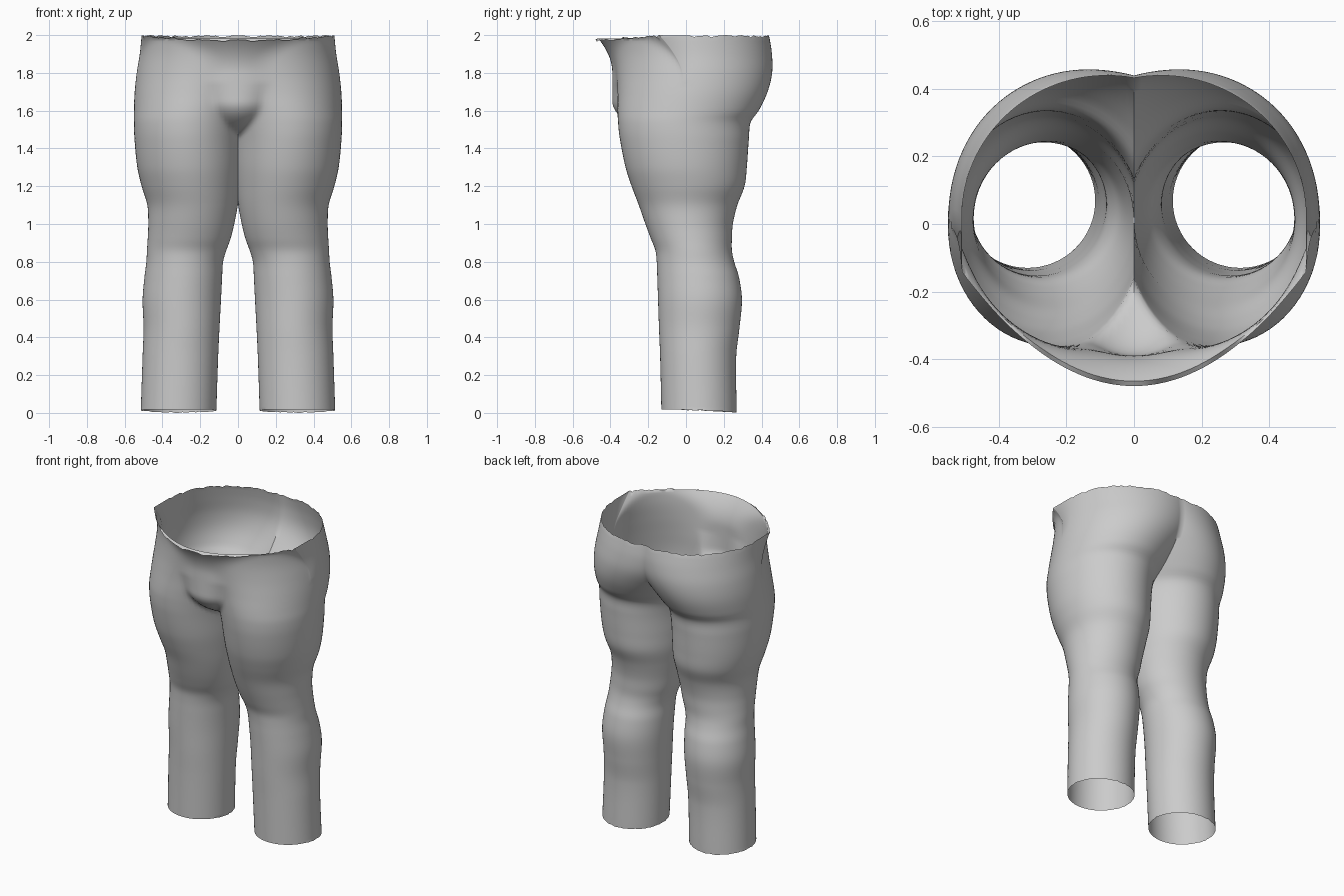
import bpy, bmesh, math, random

random.seed(4)
if "Cube" in bpy.data.objects:
    bpy.data.objects.remove(bpy.data.objects["Cube"])

# Leg profile: height, inner x, outer x, front y, back y
PROFILE = [
    (0.00, .115, .515, -.130, .268),
    (0.30, .105, .505, -.137, .266),
    (0.45, .098, .500, -.143, .283),
    (0.60, .090, .505, -.148, .296),
    (0.72, .084, .495, -.152, .280),
    (0.80, .079, .485, -.155, .255),
    (0.86, .062, .482, -.162, .243),
    (0.92, .040, .478, -.185, .243),
    (1.00, .020, .475, -.215, .248),
    (1.10, .001, .480, -.250, .272),
    (1.20, -.012, .510, -.288, .310),
    (1.30, -.020, .533, -.320, .322),
    (1.45, -.030, .548, -.350, .333),
    (1.54, -.050, .551, -.360, .343),
    (1.60, -.080, .551, -.362, .385),
    (1.70, -.150, .547, -.362, .432),
    (1.80, -.235, .536, -.368, .456),
    (1.90, -.300, .520, -.380, .455),
    (2.00, -.350, .510, -.400, .440),
]
ROWS, COLS, CROTCH = 120, 64, 1.5


def slope(i, c):
    a, b = PROFILE[max(i - 1, 0)], PROFILE[min(i + 1, len(PROFILE) - 1)]
    return (b[c] - a[c]) / (b[0] - a[0])


def section(z):
    """Smoothly interpolated inner, outer, front and back at height z."""
    i = max(k for k in range(len(PROFILE) - 1) if PROFILE[k][0] <= z)
    p, q = PROFILE[i], PROFILE[i + 1]
    h = q[0] - p[0]
    t = (z - p[0]) / h
    u = 1 - t
    return [p[c] * u * u * (1 + 2 * t) + q[c] * t * t * (1 + 2 * u)
            + h * t * u * (u * slope(i, c) - t * slope(i + 1, c))
            for c in range(1, 5)]


def belly(x, z):
    """Front surface of the belly, narrowing to a point at the crotch."""
    low = max(0, 1.65 - z) / 0.15
    high = max(0, z - 1.8) / 0.2
    curve = 1.3 + 12 * max(0, 1.75 - z)
    return -.39 + .14 * low ** 2 - .09 * high ** 2 + curve * x * x


def smooth_min(a, b, k=0.02):
    h = max(k - abs(a - b), 0) / k
    return min(a, b) - h * h * k / 4


def ring(row):
    """Points round one leg; above the crotch the ring opens at the middle."""
    z = 2 * row / ROWS
    inner, outer, front, back = section(z)
    cx, rx = (inner + outer) / 2, (outer - inner) / 2
    cy, ry = (front + back) / 2, (back - front) / 2
    reach = math.acos(max(-1, -cx / rx))
    points = []
    for j in range(COLS + 1):
        a = reach * (2 * j / COLS - 1)
        x, y, s = max(0, cx + rx * math.cos(a)), cy + ry * math.sin(a), math.sin(a)
        if s < 0 and z > 1.46:
            y = smooth_min(y, belly(x, z))
        height = z
        if row == 0:        # uneven hem
            height = .012 - .01 * s + random.uniform(-.002, .004)
        elif row == ROWS:   # uneven waist, lower at the front
            height = 2 - .025 * max(0, -s) ** 4 - random.uniform(0, .012)
        points.append((x, y, height))
    return points


# Both legs and hips as one open shell
grid = [ring(r) for r in range(ROWS + 1)]
bm = bmesh.new()
for side in (1, -1):
    verts = [[bm.verts.new((side * x, y, z)) for x, y, z in row] for row in grid]
    for r in range(ROWS):
        low, up = verts[r], verts[r + 1]
        quads = [(low[j], low[j + 1], up[j + 1], up[j]) for j in range(COLS)]
        # One shared wall where the thighs touch
        if side == 1 and section(2 * r / ROWS)[0] < 0 and 2 * r / ROWS < CROTCH:
            quads.append((low[COLS], low[0], up[0], up[COLS]))
        for q in quads:
            bm.faces.new(q if side == 1 else q[::-1])
bmesh.ops.remove_doubles(bm, verts=bm.verts, dist=0.0005)

mesh = bpy.data.meshes.new("legs_and_hips")
bm.to_mesh(mesh)
bm.free()
body = bpy.data.objects.new("legs_and_hips", mesh)
bpy.context.collection.objects.link(body)

# Plain grey
grey = bpy.data.materials.new("light_grey")
grey.use_nodes = True
color = (0.6, 0.6, 0.6, 1)
grey.diffuse_color = color
grey.node_tree.nodes["Principled BSDF"].inputs["Base Color"].default_value = color
mesh.materials.append(grey)

bpy.ops.object.select_all(action='DESELECT')
body.select_set(True)
bpy.context.view_layer.objects.active = body
bpy.ops.object.shade_smooth_by_angle(angle=math.radians(50))
